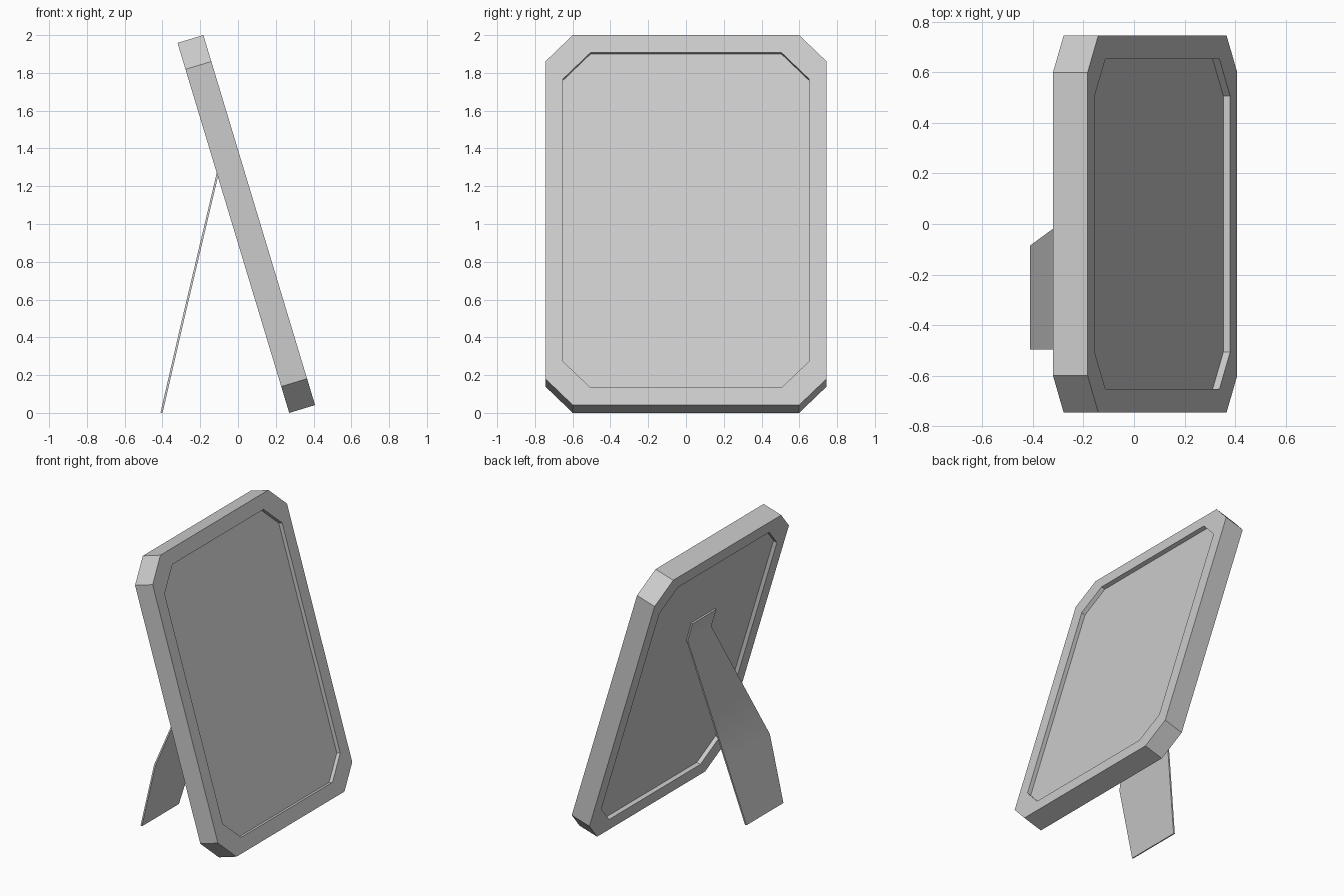
import bpy, bmesh, math

cube = bpy.data.objects.get("Cube")
if cube:
    bpy.data.objects.remove(cube)

HALF_W, HEIGHT, DEPTH = 0.745, 2.046, 0.143
TILT = math.radians(16.8)
CHAMFER = 0.146
BORDER_SIDE, BORDER_END = 0.093, 0.097
RECESS = 0.028

grey = bpy.data.materials.new("plain_grey")
grey.use_nodes = True
colour = (0.6, 0.6, 0.6, 1)
grey.diffuse_color = colour
grey.node_tree.nodes["Principled BSDF"].inputs["Base Color"].default_value = colour


def make_object(name, bm):
    bmesh.ops.recalc_face_normals(bm, faces=bm.faces)
    mesh = bpy.data.meshes.new(name)
    bm.to_mesh(mesh)
    bm.free()
    mesh.materials.append(grey)
    obj = bpy.data.objects.new(name, mesh)
    bpy.context.collection.objects.link(obj)
    return obj


def octagon(bm, x, side=0, end=0):
    """Rectangle with cut corners, standing at depth x, inset by side and end."""
    w, lo, hi, c = HALF_W - side, end, HEIGHT - end, CHAMFER
    pts = [(w, lo + c), (w, hi - c), (w - c, hi), (c - w, hi),
           (-w, hi - c), (-w, lo + c), (c - w, lo), (w - c, lo)]
    return [bm.verts.new((x, y, z)) for y, z in pts]


def bridge(bm, a, b):
    for i in range(len(a)):
        j = (i + 1) % len(a)
        bm.faces.new((a[i], a[j], b[j], b[i]))


def lean(obj):
    obj.rotation_euler.y = -TILT
    obj.location.x = 0.408 - DEPTH * math.cos(TILT)


# Frame: an octagonal ring with a square section
bm = bmesh.new()
rings = [octagon(bm, 0), octagon(bm, DEPTH),
         octagon(bm, DEPTH, BORDER_SIDE, BORDER_END),
         octagon(bm, 0, BORDER_SIDE, BORDER_END)]
for i in range(4):
    bridge(bm, rings[i], rings[(i + 1) % 4])
lean(make_object("frame", bm))

# Panel: a board recessed equally on both sides
bm = bmesh.new()
back, front = (octagon(bm, x, BORDER_SIDE, BORDER_END)
               for x in (RECESS, DEPTH - RECESS))
bridge(bm, back, front)
bm.faces.new(back)
bm.faces.new(front)
lean(make_object("panel", bm))

# Support leg: a bent sheet that slants sideways, with a tab lying on the panel
bm = bmesh.new()
rows = [(-0.405, 0.0, -0.085, -0.495), (-0.3, 0.455, -0.008, -0.495),
        (-0.1, 1.3, 0.132, -0.13), (-0.139, 1.43, 0.132, -0.13)]
edges = [[bm.verts.new((x, y, z)) for y in (left, right)]
         for x, z, left, right in rows]
for low, high in zip(edges, edges[1:]):
    bm.faces.new((low[0], low[1], high[1], high[0]))
leg = make_object("support_leg", bm)
sheet = leg.modifiers.new("thickness", "SOLIDIFY")
sheet.thickness = 0.011
sheet.offset = 0

bpy.ops.object.select_all(action="DESELECT")
leg.select_set(True)
bpy.context.view_layer.objects.active = leg
bpy.ops.object.modifier_apply(modifier=sheet.name)
bpy.ops.object.shade_smooth_by_angle(angle=math.radians(40))
